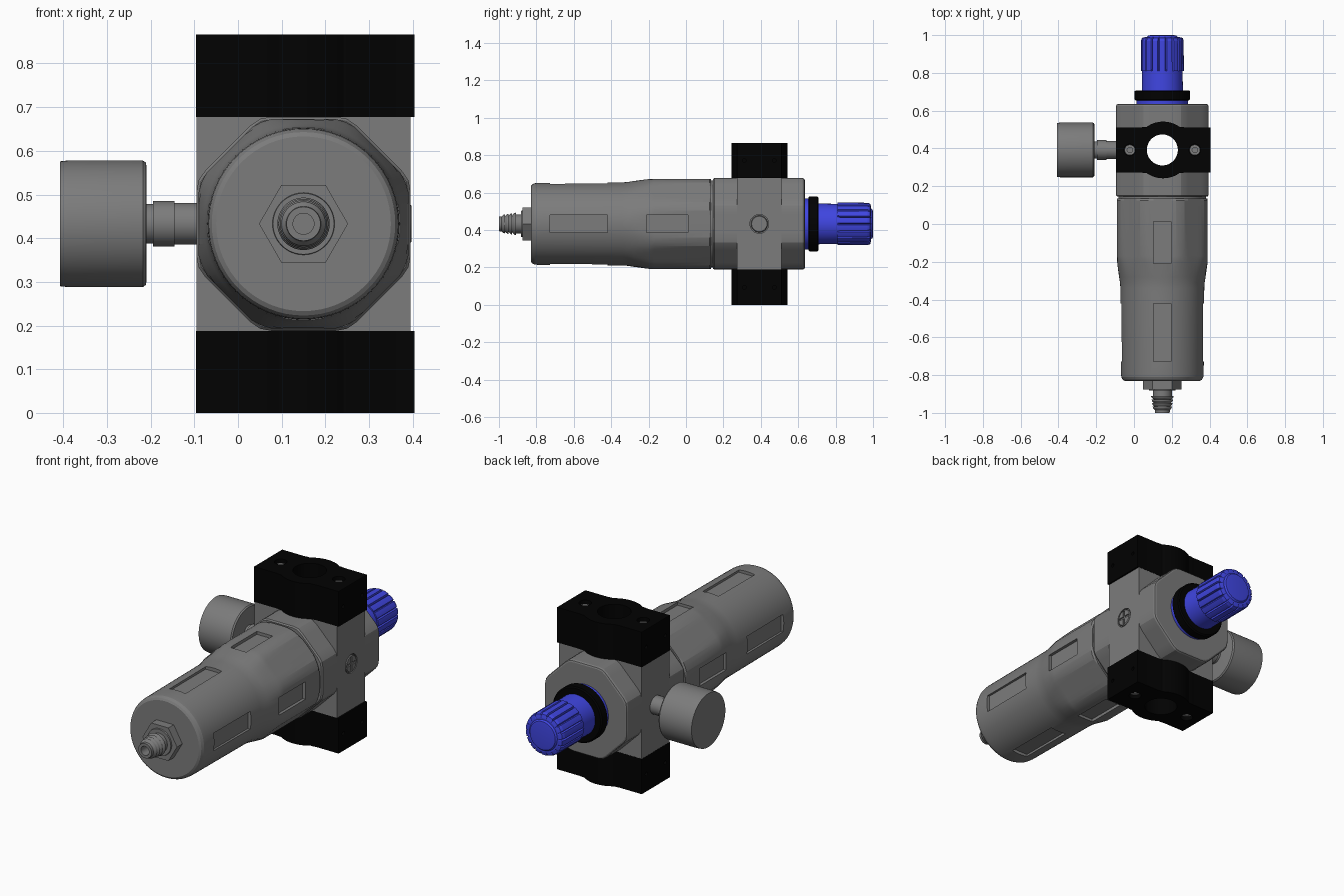
import bpy, bmesh
from math import sin, cos, pi, radians, asin

if "Cube" in bpy.data.objects:
    bpy.data.objects.remove(bpy.data.objects["Cube"])

CX, CY, CZ = 0.15, 0.392, 0.433      # main axis x, port y, main axis z


def material(name, rgb):
    m = bpy.data.materials.new(name)
    m.diffuse_color = (*rgb, 1)
    m.use_nodes = True
    m.node_tree.nodes["Principled BSDF"].inputs["Base Color"].default_value = m.diffuse_color
    return m


GREY = material("dark_grey", (0.2, 0.2, 0.2))
BLACK = material("black_plastic", (0.0005, 0.0005, 0.0005))
BLUE = material("blue_plastic", (0.05, 0.06, 0.75))


def finish(name, bm, mat=GREY):
    bmesh.ops.recalc_face_normals(bm, faces=bm.faces)
    me = bpy.data.meshes.new(name)
    bm.to_mesh(me)
    bm.free()
    ob = bpy.data.objects.new(name, me)
    bpy.context.collection.objects.link(ob)
    me.materials.append(mat)
    return ob


def smooth(ob):
    bpy.ops.object.select_all(action='DESELECT')
    bpy.context.view_layer.objects.active = ob
    ob.select_set(True)
    bpy.ops.object.shade_smooth_by_angle(angle=radians(15))
    return ob


def loft(name, axis, centre, profile, n=64, shape=None, mat=GREY):
    """Rings of (position along axis, radius), closed with end caps."""
    bm = bmesh.new()
    rings = []
    for t, r in profile:
        ring = []
        for i in range(n):
            a = 2 * pi * i / n
            q = shape(i, a, r) if shape else r
            u, v = q * cos(a), q * sin(a)
            p = {'X': (t, u, v), 'Y': (u, t, v), 'Z': (u, v, t)}[axis]
            ring.append(bm.verts.new([p[k] + centre[k] for k in range(3)]))
        rings.append(ring)
    for r0, r1 in zip(rings, rings[1:]):
        for i in range(n):
            j = (i + 1) % n
            bm.faces.new((r0[i], r0[j], r1[j], r1[i]))
    bm.faces.new(rings[0])
    bm.faces.new(rings[-1])
    return smooth(finish(name, bm, mat))


def octagon(apothem, full=None):
    """Circle clipped by an octagon; with 'full' the octagon shrinks with r."""
    def f(i, a, r):
        d = (a + pi / 8) % (pi / 4) - pi / 8
        return min(r, apothem * (r / full if full else 1) / cos(d))
    return f


def box(name, centre, size):
    bm = bmesh.new()
    bmesh.ops.create_cube(bm, size=1)
    for v in bm.verts:
        v.co = [centre[k] + v.co[k] * size[k] for k in range(3)]
    return finish(name, bm)


def cut(ob, cutters):
    bpy.context.view_layer.objects.active = ob
    for c in cutters:
        m = ob.modifiers.new("cut", 'BOOLEAN')
        m.operation, m.solver, m.object = 'DIFFERENCE', 'EXACT', c
        bpy.ops.object.modifier_apply(modifier=m.name)
    for c in cutters:
        bpy.data.objects.remove(c)
    return smooth(ob)


MAIN = (CX, 0, CZ)
PORT = (CX, CY, 0)
SIDE = (0, CY, CZ)

# Valve body: square middle column, octagonal shoulders either side
column = box("body_block", (CX, 0.3915, CZ), (0.49, 0.237, 0.49))
cut(column, [loft("bore", 'Z', PORT, [(0.1, 0.082), (0.8, 0.082)]),
             loft("recess", 'X', SIDE, [(0.383, 0.05), (0.45, 0.05)])])
shoulder = octagon(0.245, 0.26)
loft("body_front_shoulder", 'Y', MAIN, [(0.145, 0.254), (0.152, 0.26), (0.273, 0.26)],
     shape=shoulder)
loft("body_back_shoulder", 'Y', MAIN,
     [(0.51, 0.26), (0.624, 0.26), (0.632, 0.256), (0.635, 0.249)], shape=shoulder)
loft("body_neck", 'Y', MAIN, [(0.125, 0.232), (0.15, 0.232)])

# Plug with crossed slots on the right side
plug = loft("side_plug", 'X', SIDE, [(0.38, 0.045), (0.393, 0.045), (0.397, 0.041)], n=48)
cut(plug, [box("slot_a", (0.4, CY, CZ), (0.02, 0.075, 0.012)),
           box("slot_b", (0.4, CY, CZ), (0.02, 0.012, 0.075))])

# Filter bowl with recessed windows on four sides
bowl = loft("filter_bowl", 'Y', MAIN,
            [(-0.83, 0.2), (-0.824, 0.21), (-0.81, 0.217), (-0.79, 0.219), (-0.34, 0.222),
             (-0.31, 0.224), (-0.28, 0.229), (-0.2, 0.246), (-0.17, 0.252),
             (0.125, 0.252), (0.134, 0.244)], shape=octagon(0.24))
windows = []
for y0, y1, floor in ((-0.727, -0.42, 0.203), (-0.21, 0.012, 0.224)):
    for s in (-1, 1):
        d = s * (floor + 0.05)
        ym, ln = (y0 + y1) / 2, y1 - y0
        windows.append(box("window_x", (CX + d, ym, CZ), (0.1, ln, 0.094)))
        windows.append(box("window_z", (CX, ym, CZ + d), (0.094, ln, 0.1)))
cut(bowl, windows)

# Drain: hex nut and barbed hollow nozzle
loft("drain_nut", 'Y', MAIN, [(-0.875, 0.102), (-0.825, 0.102)], n=6)
nozzle = [(-0.87, 0.072), (-0.882, 0.07), (-0.882, 0.05), (-0.91, 0.05)]
for k in range(4):
    y = -0.91 - 0.019 * k
    nozzle += [(y, 0.06 - 0.003 * k), (y - 0.008, 0.058 - 0.003 * k),
               (y - 0.019, 0.046 - 0.002 * k)]
nozzle += [(-1.0, 0.039), (-1.0, 0.024), (-0.93, 0.024)]
loft("drain_nozzle", 'Y', MAIN, nozzle, n=48)

# Adjusting knob: blue collar, black ring, smooth skirt, ribbed grip
loft("knob_collar", 'Y', MAIN, [(0.63, 0.136), (0.66, 0.136)], mat=BLUE)
loft("knob_ring", 'Y', MAIN, [(0.655, 0.142), (0.66, 0.147), (0.702, 0.147), (0.708, 0.14)],
     mat=BLACK)
loft("knob_skirt", 'Y', MAIN, [(0.7, 0.109), (0.82, 0.107)], mat=BLUE)


def ribs(i, a, r):
    return r - 0.01 if i % 8 == 0 and r > 0.1 else r


loft("knob_grip", 'Y', MAIN, [(0.81, 0.114), (0.97, 0.113), (0.985, 0.108), (0.99, 0.09),
                              (0.99, 0.082), (0.998, 0.075), (1.0, 0.06)],
     n=144, shape=ribs, mat=BLUE)

# Pressure gauge on the left, with its fitting
loft("gauge_stem", 'X', SIDE, [(-0.15, 0.048), (-0.09, 0.048)], n=48)
loft("gauge_fitting", 'X', SIDE, [(-0.195, 0.052), (-0.145, 0.052)], n=48)
loft("gauge_neck", 'X', SIDE, [(-0.215, 0.045), (-0.19, 0.045)], n=48)
loft("gauge_case", 'X', SIDE, [(-0.407, 0.143), (-0.388, 0.145), (-0.218, 0.145),
                               (-0.211, 0.14), (-0.21, 0.134)])


# Port flanges above and below: bar with a round boss, bore and screws
def flange_outline():
    w, h, r = 0.25, 0.119, 0.15
    a0 = asin(h / r) + 0.03
    half = [(w, h), (0.118, h), (0.1, h + 0.003)]
    half += [(r * cos(a), r * sin(a)) for a in
             [a0 + (pi - 2 * a0) * k / 16 for k in range(17)]]
    half += [(-0.1, h + 0.003), (-0.118, h), (-w, h)]
    return half + [(-x, -y) for x, y in half]


for name, z0, z1, out in (("bottom", 0.0, 0.188, 0.0), ("top", 0.678, 0.866, 0.866)):
    bm = bmesh.new()
    rings = [[bm.verts.new((CX + 0.004 + x, CY + y, z)) for x, y in flange_outline()]
             for z in (z0, z1)]
    bm.faces.new(rings[0])
    bm.faces.new(rings[1])
    for i in range(len(rings[0])):
        j = (i + 1) % len(rings[0])
        bm.faces.new((rings[0][i], rings[0][j], rings[1][j], rings[1][i]))
    flange = finish(name + "_flange", bm, BLACK)
    inward = 1 if out == 0 else -1
    holes = [loft("bore", 'Z', PORT, [(z0 - 0.1, 0.082), (z1 + 0.1, 0.082)], mat=BLACK)]
    for s in (-1, 1):
        spot = (CX + s * 0.172, CY, out)
        holes.append(loft("screw_hole", 'Z', spot,
                          [(-0.05 * inward, 0.031), (0.06 * inward, 0.031)], n=32, mat=BLACK))
        # small pin holes in the end faces
        for dy in (-0.08, 0.08):
            end = (CX + 0.004 + s * 0.25, CY + dy, (z0 + z1) / 2)
            holes.append(loft("pin_hole", 'X', end, [(-0.02, 0.01), (0.02, 0.01)],
                              n=16, mat=BLACK))
        # cap screw with a round socket
        loft(name + "_flange_screw", 'Z', spot,
             [(0.07 * inward, 0.028), (0.02 * inward, 0.028),
              (0.02 * inward, 0.014), (0.04 * inward, 0.014)], n=32)
    cut(flange, holes)
